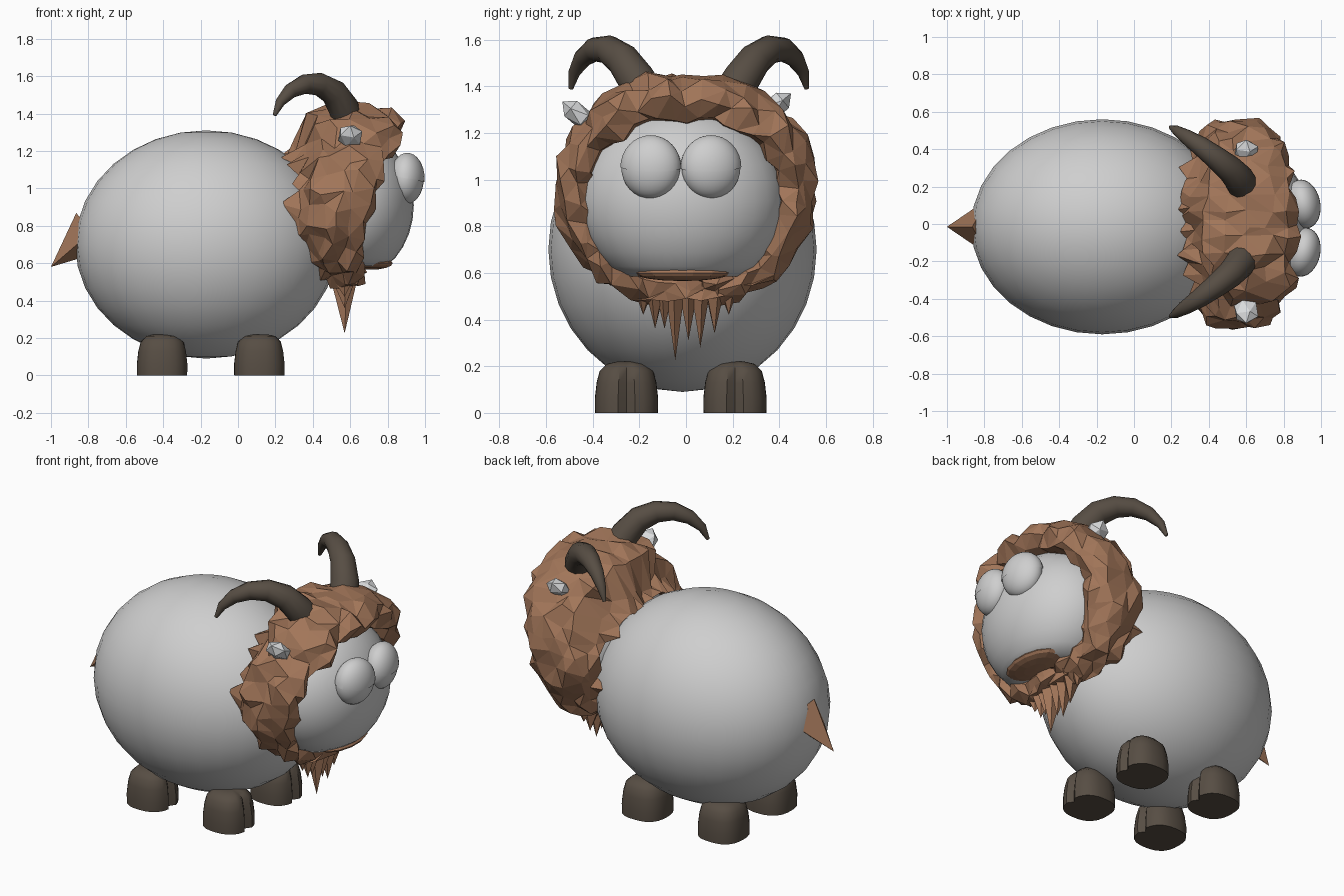
import bpy, bmesh, math, random
from mathutils import Vector, Matrix

if "Cube" in bpy.data.objects:
    bpy.data.objects.remove(bpy.data.objects["Cube"])

random.seed(7)
CY = -0.015  # plane of symmetry


def mat(name, c):
    m = bpy.data.materials.new(name)
    m.diffuse_color = (*c, 1)
    m.use_nodes = True
    m.node_tree.nodes["Principled BSDF"].inputs["Base Color"].default_value = m.diffuse_color
    return m


GREY = mat("wool grey", (0.62, 0.62, 0.62))
PALE = mat("ear pale grey", (0.70, 0.71, 0.72))
BROWN = mat("mane brown", (0.36, 0.18, 0.10))
DARK = mat("horn dark brown", (0.095, 0.075, 0.057))


def finish(name, bm, material, smooth=True):
    bmesh.ops.recalc_face_normals(bm, faces=bm.faces[:])
    me = bpy.data.meshes.new(name)
    bm.to_mesh(me)
    bm.free()
    me.materials.append(material)
    ob = bpy.data.objects.new(name, me)
    bpy.context.collection.objects.link(ob)
    for p in me.polygons:
        p.use_smooth = smooth
    if smooth:
        bpy.ops.object.select_all(action='DESELECT')
        ob.select_set(True)
        bpy.context.view_layer.objects.active = ob
        bpy.ops.object.shade_smooth_by_angle(angle=math.radians(40))
    return ob


def ball(center, radii, rot=None, seg=32, rings=16):
    bm = bmesh.new()
    bmesh.ops.create_uvsphere(bm, u_segments=seg, v_segments=rings, radius=1)
    m = Matrix.Translation(center) @ (rot or Matrix()) @ Matrix.Diagonal((*radii, 1))
    bmesh.ops.transform(bm, matrix=m, verts=bm.verts[:])
    return bm


def loft(rings, closed=False):
    """Skin a list of equal rings of points; cap the ends if open."""
    bm = bmesh.new()
    vs = [[bm.verts.new(p) for p in r] for r in rings]
    n = len(vs[0])
    for i in range(len(vs) - (0 if closed else 1)):
        a, b = vs[i], vs[(i + 1) % len(vs)]
        for j in range(n):
            k = (j + 1) % n
            bm.faces.new((a[j], a[k], b[k], b[j]))
    if not closed:
        bm.faces.new(vs[0])
        bm.faces.new(vs[-1])
    return bm


def spike(name, base, tip, rx, ry, sides=4):
    """Flat-sided pointed tuft."""
    bm = bmesh.new()
    d = Vector(tip) - Vector(base)
    bmesh.ops.create_cone(bm, cap_ends=True, segments=sides, radius1=1, radius2=0, depth=1)
    rot = d.to_track_quat('Z', 'Y').to_matrix().to_4x4()
    m = (Matrix.Translation(Vector(base) + d / 2) @ rot
         @ Matrix.Diagonal((rx, ry, d.length, 1)))
    bmesh.ops.transform(bm, matrix=m, verts=bm.verts[:])
    return finish(name, bm, BROWN, False)


# body
finish("body", ball((-0.17, CY, 0.70), (0.70, 0.575, 0.61)), GREY)

# head with flattened chin
bm = ball((0.60, CY, 0.91), (0.34, 0.44, 0.40))
for v in bm.verts:
    v.co.z = max(v.co.z, 0.585)
finish("head", bm, GREY)
finish("chin", ball((0.71, CY, 0.60), (0.12, 0.21, 0.035), seg=14, rings=8), BROWN, False)

# eyes and upper lids
for s, side in ((-1, "right"), (1, "left")):
    c = Vector((0.905, -0.022 + s * 0.129, 1.052))
    rot = Matrix.Rotation(s * math.radians(12), 4, 'Z')
    finish(side + "_eye", ball(c, (0.086, 0.128, 0.134), rot), GREY)
    bm = ball(c, (0.091, 0.132, 0.138), rot)
    bmesh.ops.bisect_plane(bm, geom=bm.verts[:] + bm.edges[:] + bm.faces[:],
                           plane_co=c, plane_no=(0.2, 0, 1), clear_inner=True)
    finish(side + "_eyelid", bm, GREY)

# mane: jagged ring; key rows are angle from top, front x, back x, inner r, outer r
KEYS = [(0, .87, .22, .32, .51), (45, .85, .29, .38, .54), (70, .77, .32, .40, .56),
        (95, .72, .27, .41, .565), (135, .665, .35, .41, .515), (180, .67, .47, .35, .45)]
# section: share of front-to-back, share of inner-to-outer
SECTION = [(0.06, -.05), (0, .4), (.07, .75), (.22, .96), (.42, 1.02), (.6, .92),
           (.76, .72), (.9, .4), (1, .05), (.85, -.2), (.45, -.2)]


def key(deg):
    for a, b in zip(KEYS, KEYS[1:]):
        if deg <= b[0]:
            t = (deg - a[0]) / (b[0] - a[0])
            return [p + (q - p) * t for p, q in zip(a[1:], b[1:])]


rings = []
N = 38
for i in range(N):
    ang = 2 * math.pi * i / N
    deg = math.degrees(ang)
    xf, xb, ri, ro = key(min(deg, 360 - deg))
    top = max(0, math.cos(ang))
    ring = []
    for j, (s, h) in enumerate(SECTION):
        outer = 1 if h > -0.1 else 0
        r = ri + (ro - ri) * h + outer * random.uniform(-.028, .03)
        if s > 0.8:
            r -= 0.13 * top * s          # fringe drapes onto the back
        x = xf + (xb - xf) * s + outer * random.uniform(-.03, .03)
        if s == 1:
            x -= random.choice((-.02, 0, .05))
        a = ang + outer * random.uniform(-.05, .05)
        ring.append((x, 0.0 + r * math.sin(a), 0.94 + r * math.cos(a)))
    rings.append(ring)
bm = loft(rings, True)
bmesh.ops.triangulate(bm, faces=bm.faces[:])
finish("mane", bm, BROWN, False)

# beard tufts
for y, z in ((-.18, .42), (-.13, .36), (-.09, .36), (-.045, .225), (.01, .31),
             (.06, .28), (.12, .34), (.18, .42)):
    spike("beard_tuft", (0.56, y, 0.56), (0.57, y * 1.02, z), 0.05, 0.09, 5)

# tail
spike("tail", (-0.78, CY, 0.77), (-1.0, CY, 0.58), 0.15, 0.13, 4)

# horns: tube along a curved path, tapered
PATH = [(.59, .17, 1.34, .085), (.565, .225, 1.43, .082), (.51, .285, 1.515, .072),
        (.435, .345, 1.557, .062), (.355, .405, 1.557, .052), (.28, .455, 1.52, .040),
        (.225, .49, 1.46, .026), (.195, .505, 1.39, .010)]
for s, side in ((-1, "right"), (1, "left")):
    pts = [Vector((x, 0.012 + s * y, z)) for x, y, z, r in PATH]
    axis = Vector((0.62, s * 0.78, 0))   # side direction of the horn plane
    rings = []
    for i, p in enumerate(pts):
        t = (pts[min(i + 1, len(pts) - 1)] - pts[max(i - 1, 0)]).normalized()
        u = (axis - t * axis.dot(t)).normalized()
        w = t.cross(u)
        r = PATH[i][3]
        rings.append([p + (u * math.cos(k * math.pi / 6) + w * math.sin(k * math.pi / 6)) * r
                      for k in range(12)])
    finish(side + "_horn", loft(rings), DARK)

# small faceted ears
for side, c, tilt in (("left", (.60, .385, 1.315), -50), ("right", (.60, -.465, 1.28), 50)):
    bm = bmesh.new()
    bmesh.ops.create_icosphere(bm, subdivisions=1, radius=1)
    m = (Matrix.Translation(c) @ Matrix.Rotation(math.radians(tilt), 4, 'X')
         @ Matrix.Diagonal((.072, .05, .085, 1)))
    bmesh.ops.transform(bm, matrix=m, verts=bm.verts[:])
    finish(side + "_ear", bm, PALE, False)

# hooves with a cleft at the front
HOOF = [(.135, 0), (.136, .06), (.128, .13), (.115, .18), (.085, .21), (.04, .22)]
for x, row in ((-0.405, "hind"), (0.115, "front")):
    for y, side in ((-0.255, "right"), (0.21, "left")):
        rings = []
        for r, z in HOOF:
            ring = []
            for k in range(24):
                a = 2 * math.pi * k / 24
                # slightly squared outline
                q = r / (abs(math.cos(a)) ** 2.6 + abs(math.sin(a)) ** 2.6) ** (1 / 2.6)
                if k == 0:
                    q *= 0.8
                ring.append((x + q * math.cos(a), y + q * math.sin(a), z))
            rings.append(ring)
        finish(f"{row}_{side}_hoof", loft(rings), DARK)
